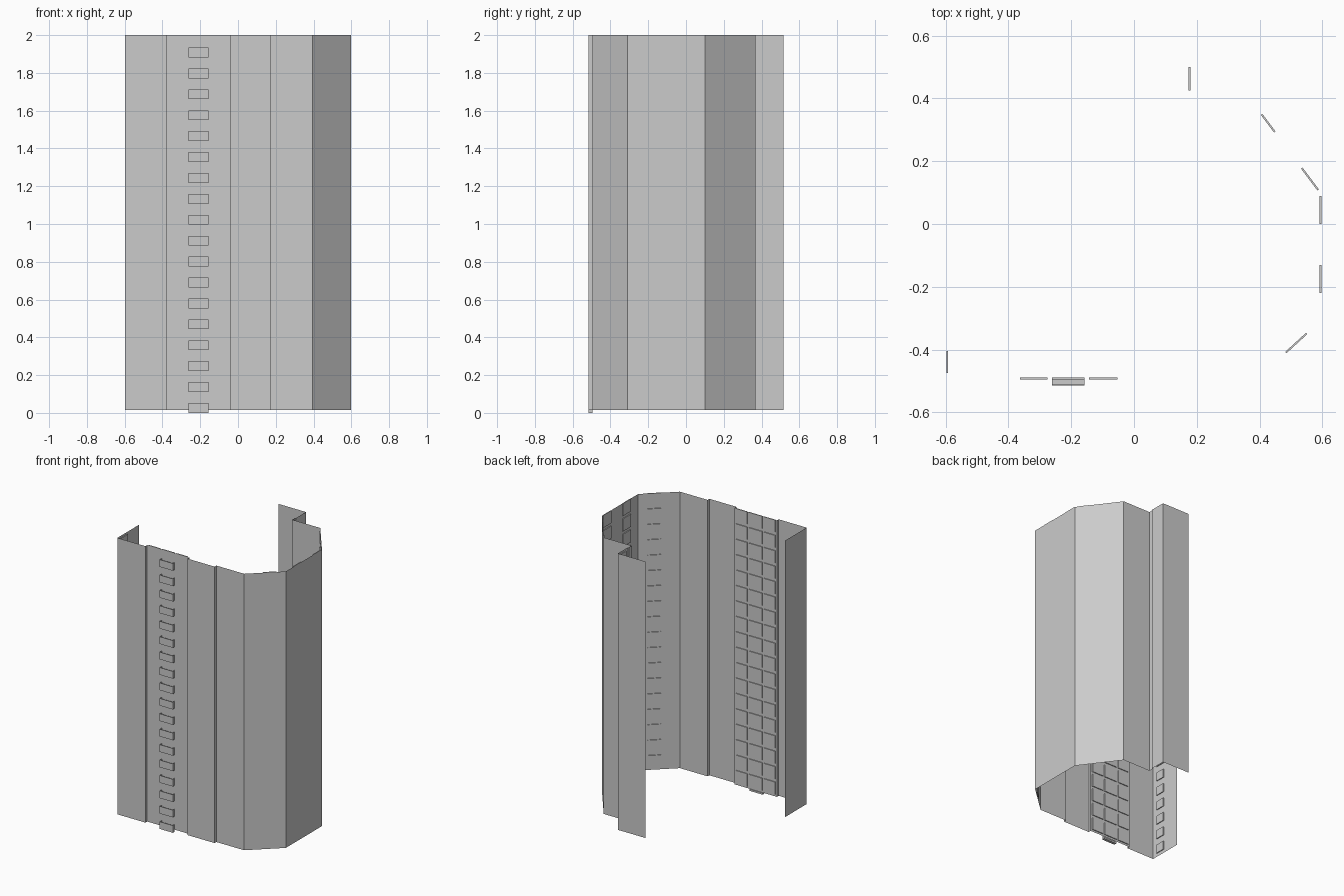
import bpy, bmesh
from mathutils import Vector

if "Cube" in bpy.data.objects:
    bpy.data.objects.remove(bpy.data.objects["Cube"])

Z0, Z1 = 0.015, 2.0
FLOORS, STEP = 18, 0.1107

# plan of the open facade sheet, counter-clockwise from the left return
PLAN = [(-0.598, -0.27), (-0.598, -0.515), (-0.375, -0.515), (-0.375, -0.495),
        (-0.04, -0.495), (-0.04, -0.515), (0.175, -0.515), (0.175, -0.495),
        (0.395, -0.495), (0.597, -0.31), (0.597, 0.10), (0.397, 0.367),
        (0.174, 0.367), (0.174, 0.40), (0.18, 0.40), (0.18, 0.515), (-0.04, 0.515)]


def finish(bm, name):
    me = bpy.data.meshes.new(name)
    bm.normal_update()
    bm.to_mesh(me)
    bm.free()
    ob = bpy.data.objects.new(name, me)
    bpy.context.collection.objects.link(ob)
    return ob


def prism(bm, pts, z0, z1):
    """closed upright prism from a plan outline"""
    f = bm.faces.new([bm.verts.new((x, y, z0)) for x, y in pts])
    g = bmesh.ops.extrude_face_region(bm, geom=[f])
    up = [v for v in g["geom"] if isinstance(v, bmesh.types.BMVert)]
    bmesh.ops.translate(bm, verts=up, vec=(0, 0, z1 - z0))
    bmesh.ops.recalc_face_normals(bm, faces=bm.faces)


def box(bm, x0, x1, y0, y1, z0, z1):
    prism(bm, [(x0, y0), (x1, y0), (x1, y1), (x0, y1)], z0, z1)


def windows(name, a, b, sill, height, depth=0.006):
    """one column of thin panes on the inner side of the wall line a-b"""
    a, b = Vector(a), Vector(b)
    d = (b - a).normalized()
    n = Vector((-d.y, d.x)) * depth
    bm = bmesh.new()
    for i in range(FLOORS):
        z = sill + i * STEP
        prism(bm, [a, b, b + n, a + n], z, z + height)
    finish(bm, name)


# facade sheet
bm = bmesh.new()
vs = [bm.verts.new((x, y, Z0)) for x, y in PLAN]
es = [bm.edges.new(p) for p in zip(vs, vs[1:])]
g = bmesh.ops.extrude_edge_only(bm, edges=es)
bmesh.ops.translate(bm, verts=[v for v in g["geom"] if isinstance(v, bmesh.types.BMVert)],
                    vec=(0, 0, Z1 - Z0))
bmesh.ops.recalc_face_normals(bm, faces=bm.faces)
finish(bm, "facade_wall")


def on(p, q, s, e):
    """sub-segment of wall p-q between fractions s and e"""
    p, q = Vector(p), Vector(q)
    return p.lerp(q, s), p.lerp(q, e)


# window columns
windows("front_window_left", (-0.363, -0.495), (-0.275, -0.495), 0.03, 0.09)
windows("balcony_door", (-0.262, -0.495), (-0.157, -0.495), 0.03, 0.09)
windows("front_window_right", (-0.143, -0.495), (-0.053, -0.495), 0.03, 0.09)
windows("corner_window", *on(PLAN[8], PLAN[9], 0.45, 0.78), 0.03, 0.09)
windows("side_window_front", (0.597, -0.22), (0.597, -0.13), 0.03, 0.09)
windows("side_window_back", (0.597, 0.0), (0.597, 0.09), 0.03, 0.09)
windows("rear_window_a", *on(PLAN[10], PLAN[11], 0.04, 0.30), 0.03, 0.09)
windows("rear_window_b", *on(PLAN[10], PLAN[11], 0.73, 0.94), 0.04, 0.063)
windows("rear_return_window", (0.18, 0.425), (0.18, 0.50), 0.04, 0.063)
windows("left_return_window", (-0.598, -0.405), (-0.598, -0.475), 0.04, 0.063)

# balconies: slab with a front and two side parapets
bm = bmesh.new()
xa, xb, ya, yb, t = -0.262, -0.157, -0.515, -0.495, 0.003
for i in range(FLOORS):
    z = i * STEP
    box(bm, xa, xb, ya, yb, z, z + 0.012)
    box(bm, xa, xb, ya, ya + t, z + 0.012, z + 0.052)
    box(bm, xa, xa + t, ya + t, yb, z + 0.012, z + 0.052)
    box(bm, xb - t, xb, ya + t, yb, z + 0.012, z + 0.052)
finish(bm, "balconies")
